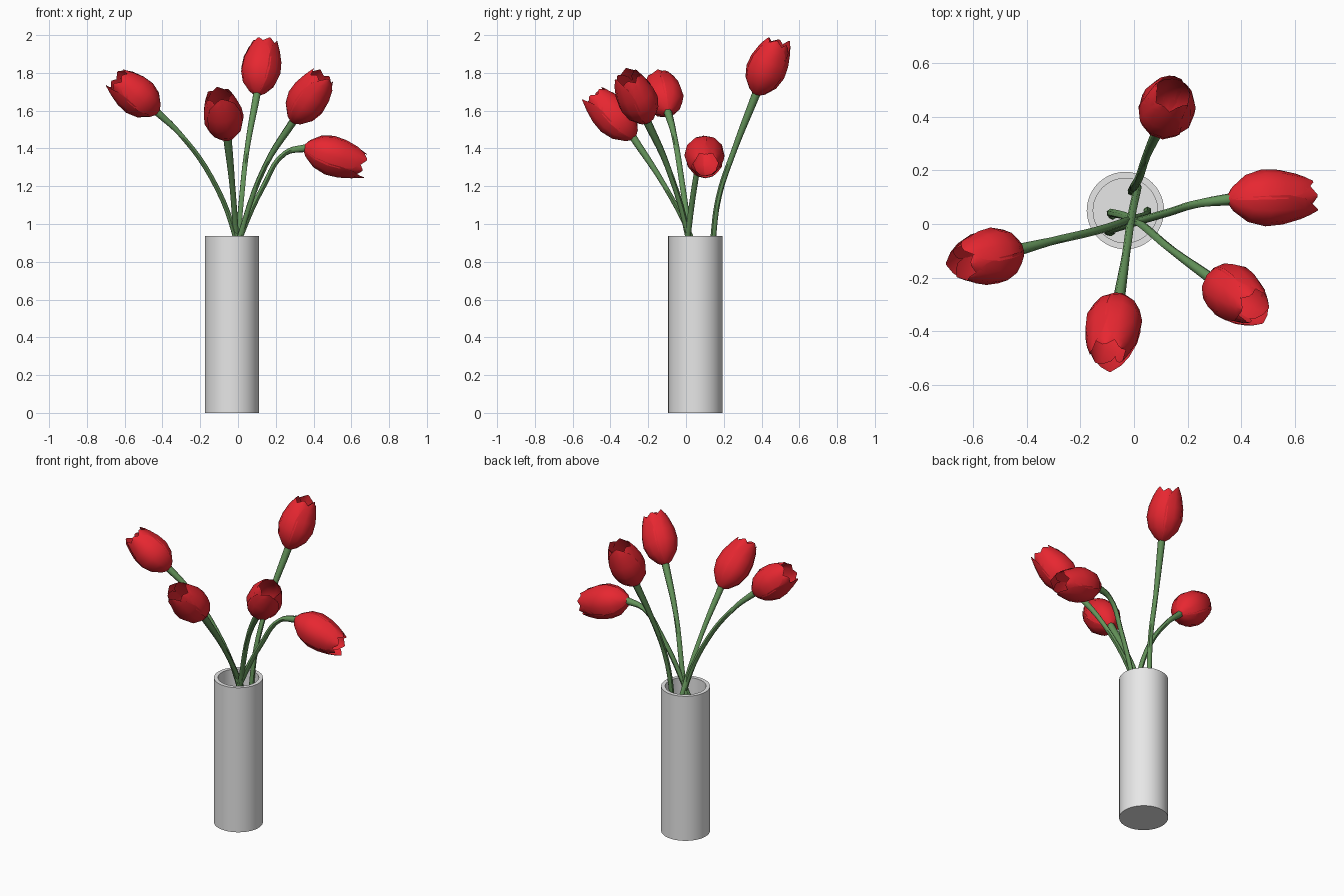
import bpy, bmesh, math
from mathutils import Vector

if "Cube" in bpy.data.objects:
    bpy.data.objects.remove(bpy.data.objects["Cube"])


def material(name, rgb):
    m = bpy.data.materials.new(name)
    m.diffuse_color = (*rgb, 1)
    m.use_nodes = True
    m.node_tree.nodes["Principled BSDF"].inputs["Base Color"].default_value = m.diffuse_color
    return m


RED = material("petal red", (0.8, 0.02, 0.03))
GREEN = material("stem green", (0.13, 0.3, 0.105))
GREY = material("vase grey", (0.8, 0.8, 0.8))


def activate(ob):
    bpy.ops.object.select_all(action='DESELECT')
    bpy.context.view_layer.objects.active = ob
    ob.select_set(True)


def mesh_object(name, bm, mat, angle):
    me = bpy.data.meshes.new(name)
    bm.to_mesh(me)
    bm.free()
    ob = bpy.data.objects.new(name, me)
    bpy.context.collection.objects.link(ob)
    me.materials.append(mat)
    activate(ob)
    bpy.ops.object.shade_smooth_by_angle(angle=math.radians(angle))
    return ob


def interp(table, t):
    for (a, va), (b, vb) in zip(table, table[1:]):
        if t <= b:
            return va + (vb - va) * (t - a) / (b - a)
    return table[-1][1]


# Vase: hollow cylinder turned from a profile
def build_vase(cx, cy, n=48):
    profile = [(0.144, 0), (0.144, 0.937), (0.12, 0.937), (0.12, 0.03)]
    bm = bmesh.new()
    rings = [[bm.verts.new((cx + r * math.cos(2 * math.pi * i / n),
                            cy + r * math.sin(2 * math.pi * i / n), z))
              for i in range(n)] for r, z in profile]
    for lo, hi in zip(rings, rings[1:]):
        for i in range(n):
            j = (i + 1) % n
            bm.faces.new((lo[i], lo[j], hi[j], hi[i]))
    bm.faces.new(rings[0][::-1])
    bm.faces.new(rings[-1])
    mesh_object("vase", bm, GREY, 35)


# Stem: bevelled curve through a few points, flaring into the bloom
def build_stem(name, points):
    cu = bpy.data.curves.new(name, 'CURVE')
    cu.dimensions = '3D'
    cu.bevel_depth = 0.015
    cu.bevel_resolution = 1
    cu.resolution_u = 5
    cu.use_fill_caps = True
    sp = cu.splines.new('BEZIER')
    sp.bezier_points.add(len(points) - 1)
    for bp, p in zip(sp.bezier_points, points):
        bp.co = p
        bp.handle_left_type = bp.handle_right_type = 'AUTO'
    sp.bezier_points[-1].radius = 1.5
    cu.materials.append(GREEN)
    ob = bpy.data.objects.new(name, cu)
    bpy.context.collection.objects.link(ob)
    activate(ob)
    bpy.ops.object.convert(target='MESH')
    bpy.ops.object.shade_smooth_by_angle(angle=math.radians(60))


RADIUS = [(0, 0.016), (0.06, 0.046), (0.22, 0.088), (0.42, 0.107),
          (0.62, 0.103), (0.82, 0.086), (1, 0.064)]
WIDTH = [(0, 64), (0.62, 64), (0.82, 54), (0.92, 34), (1, 5)]
ROWS = [0, 0.06, 0.22, 0.42, 0.62, 0.82, 0.92, 1]
COLS = [-1, -0.5, 0, 0.5, 1]


# Bloom: three outer and three inner cupped petals around an axis
def build_bloom(name, base, tip, spin):
    base, tip = Vector(base), Vector(tip)
    axis = tip - base
    rot = axis.to_track_quat('Z', 'Y')
    bm = bmesh.new()
    for k in range(6):
        inner = k % 2
        grow = axis.length * (0.98 if inner else 1 + 0.02 * (k - 2))
        grid = []
        for t in ROWS:
            row = []
            for u in COLS:
                a = math.radians(spin + 60 * k + u * interp(WIDTH, t))
                r = interp(RADIUS, t) * (0.95 if inner else 1) * (1 - 0.03 * u * u)
                p = Vector((r * math.cos(a), r * math.sin(a), t * grow))
                row.append(bm.verts.new(base + rot @ p))
            grid.append(row)
        for lo, hi in zip(grid, grid[1:]):
            for i in range(len(COLS) - 1):
                bm.faces.new((lo[i], lo[i + 1], hi[i + 1], hi[i]))
    mesh_object(name, bm, RED, 35)


# Tulips: stem points from the vase floor up to the bloom, bloom tip, petal spin
TULIPS = {
    "left": ([(0.05, 0.05, 0.05), (0.04, 0.03, 0.6), (-0.015, 0.015, 0.935),
              (-0.14, -0.025, 1.245), (-0.31, -0.065, 1.48),
              (-0.425, -0.095, 1.59)], (-0.65, -0.148, 1.775), 20),
    "front": ([(0.01, 0.13, 0.05), (0.01, 0.12, 0.65), (-0.01, 0.025, 0.935),
               (-0.03, -0.115, 1.205), (-0.055, -0.275, 1.455)],
              (-0.1, -0.495, 1.69), 50),
    "front_right": ([(-0.08, 0.03, 0.05), (-0.075, 0.04, 0.6), (0.01, 0.01, 0.935),
                     (0.145, -0.1, 1.31), (0.29, -0.205, 1.54)],
                    (0.455, -0.315, 1.79), 0),
    "right": ([(-0.085, -0.03, 0.05), (-0.08, -0.02, 0.65), (0.015, 0.01, 0.935),
               (0.135, 0.045, 1.2), (0.25, 0.078, 1.375),
               (0.35, 0.092, 1.407)], (0.672, 0.105, 1.31), 30),
    "back": ([(-0.01, 0.12, 0.05), (-0.005, 0.13, 0.6), (0.003, 0.145, 0.935),
              (0.02, 0.175, 1.15), (0.047, 0.255, 1.39), (0.1, 0.37, 1.685)],
             (0.145, 0.49, 1.975), 75),
}

build_vase(-0.032, 0.05)
for side, (path, tip, spin) in TULIPS.items():
    inside = Vector(path[-1]).lerp(Vector(tip), 0.04)
    build_stem(side + "_stem", path[:-1] + [inside])
    build_bloom(side + "_bloom", path[-1], tip, spin)
